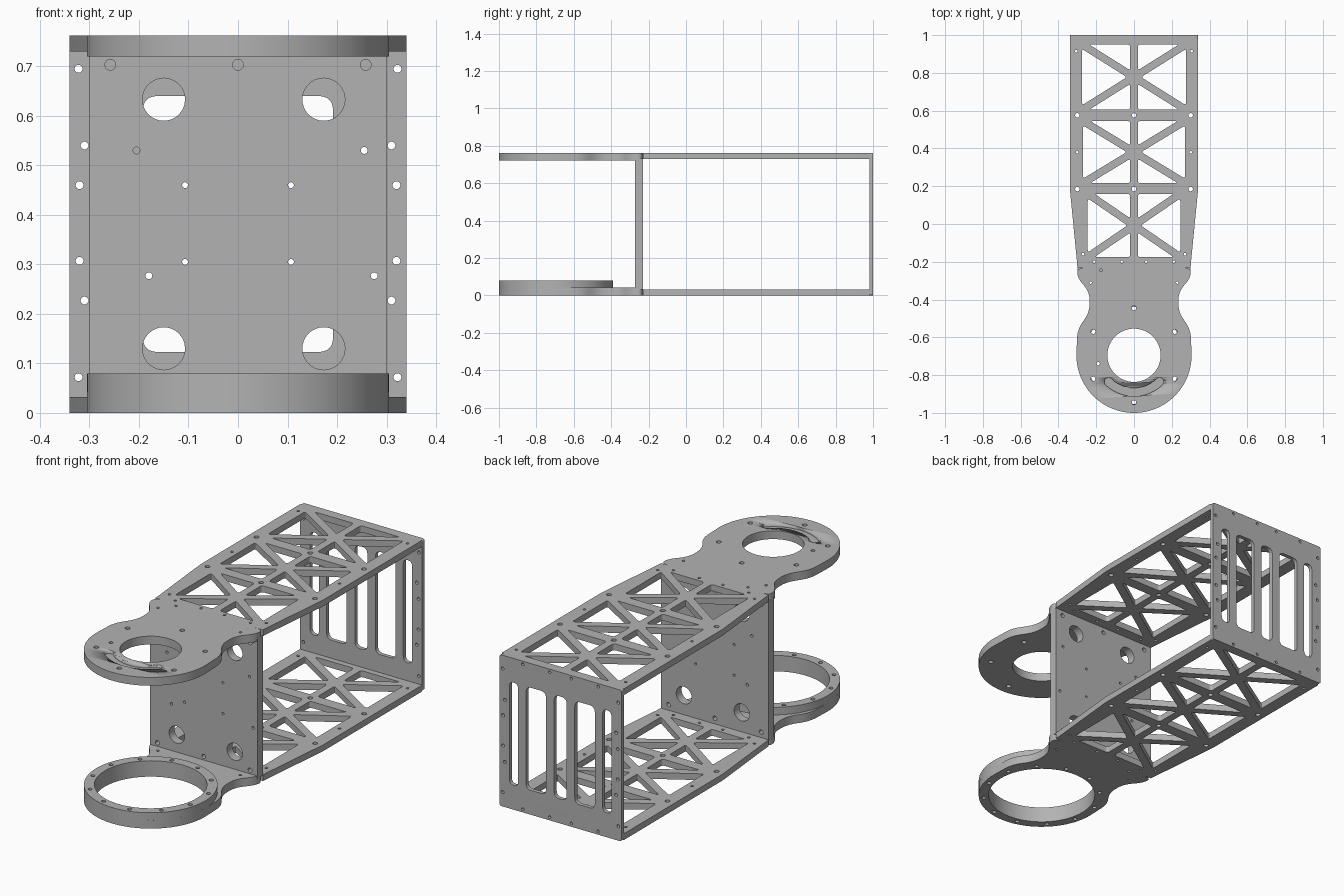
import bpy, bmesh
from math import sin, cos, pi, radians
from mathutils import Vector, Matrix

if "Cube" in bpy.data.objects:
    bpy.data.objects.remove(bpy.data.objects["Cube"])

metal = bpy.data.materials.new("brushed_grey_metal")
metal.use_nodes = True
GREY = (0.45, 0.45, 0.45, 1)
metal.diffuse_color = GREY
metal.node_tree.nodes["Principled BSDF"].inputs["Base Color"].default_value = GREY

HEIGHT, CY, RIM = 0.762, -0.695, 0.305   # frame height, joint centre, joint radius
SPLIT = -0.23                            # where head plates meet truss plates


def arc(cx, cy, r, a0=0, a1=360, n=48):
    return [(cx + r * cos(radians(a0 + (a1 - a0) * i / n)),
             cy + r * sin(radians(a0 + (a1 - a0) * i / n))) for i in range(n + 1)]


def circle(cx, cy, r):
    return arc(cx, cy, r, n=72 if r > 0.1 else 32 if r > 0.03 else 14)[:-1]


def pair(x, y, r):
    return [circle(x, y, r), circle(-x, y, r)]


def box(x0, y0, x1, y1):
    return [(x0, y0), (x1, y0), (x1, y1), (x0, y1)]


def rounded(pts, r, n=6):
    """Round every sharp corner of a closed outline."""
    out = []
    for i, p in enumerate(pts):
        p = Vector(p)
        a, b = Vector(pts[i - 1]) - p, Vector(pts[(i + 1) % len(pts)]) - p
        if (-a).angle(b) < 0.3:
            out.append(tuple(p))
            continue
        s = p + a.normalized() * min(r, 0.45 * a.length)
        e = p + b.normalized() * min(r, 0.45 * b.length)
        for k in range(n + 1):
            t = k / n
            out.append(tuple(s * (1 - t) ** 2 + p * (2 * t * (1 - t)) + e * t * t))
    return out


def inset(tri, gaps):
    """Move each edge of a triangle inward by its own gap."""
    mid = sum((Vector(p) for p in tri), Vector((0, 0))) / 3
    lines = []
    for i in range(3):
        p, q = Vector(tri[i]), Vector(tri[(i + 1) % 3])
        nrm = Vector((p.y - q.y, q.x - p.x)).normalized()
        if nrm.dot(mid - p) < 0:
            nrm = -nrm
        lines.append((nrm, nrm.dot(p) + gaps[i]))
    out = []
    for i in range(3):
        (n0, d0), (n1, d1) = lines[i - 1], lines[i]
        out.append(tuple(Matrix((n0, n1)).inverted() @ Vector((d0, d1))))
    return out


def plate(name, outlines, lo, hi, upright=False):
    """Flat plate with holes, spanning lo..hi along z, or along y if upright."""
    cu = bpy.data.curves.new(name, 'CURVE')
    cu.dimensions, cu.fill_mode, cu.extrude = '2D', 'BOTH', (hi - lo) / 2
    for pts in outlines:
        sp = cu.splines.new('POLY')
        sp.points.add(len(pts) - 1)
        for q, p in zip(sp.points, pts):
            q.co = (p[0], p[1], 0, 1)
        sp.use_cyclic_u = True
    ob = bpy.data.objects.new(name, cu)
    bpy.context.collection.objects.link(ob)
    bpy.ops.object.select_all(action='DESELECT')
    ob.select_set(True)
    bpy.context.view_layer.objects.active = ob
    bpy.ops.object.convert(target='MESH')
    ob = bpy.context.object
    bm = bmesh.new()
    bm.from_mesh(ob.data)
    bmesh.ops.remove_doubles(bm, verts=bm.verts, dist=0.00005)
    bmesh.ops.recalc_face_normals(bm, faces=bm.faces)
    mid = (lo + hi) / 2
    if upright:
        bm.transform(Matrix.Translation((0, mid, 0)) @ Matrix.Rotation(pi / 2, 4, 'X'))
    else:
        bm.transform(Matrix.Translation((0, 0, mid)))
    bm.to_mesh(ob.data)
    bm.free()
    ob.data.materials.clear()
    ob.data.materials.append(metal)
    bpy.ops.object.shade_smooth_by_angle(angle=radians(30))
    return ob


# Truss plates, top and bottom: three braced bays
half = [(0.30, SPLIT), (0.302, -0.2), (0.34, 0.19), (0.34, 0.98)]
truss = [half + [(-x, y) for x, y in reversed(half)]]
for y0, y1, w in [(-0.175, 0.16, 0.245), (0.217, 0.545, 0.27), (0.605, 0.95, 0.275)]:
    ym = (y0 + y1) / 2
    for s in (-1, 1):
        bay = [inset([(s * w, y0), (s * w, y1), (0, ym)], (0, 0.02, 0.02))]
        for y in (y0, y1):
            bay.append(inset([(s * w, y), (0, y), (0, ym)], (0, 0.02, 0.02)))
        truss += [rounded(t, 0.015) for t in bay]
for y in (0.185, 0.575):
    truss += pair(0.30, y, 0.012) + [circle(0, y, 0.012)]
for x, y in [(0.305, 0.915), (0.30, 0.38), (0.27, -0.16), (0.21, -0.2), (0.065, -0.2)]:
    truss += pair(x, y, 0.007)
plate("bottom_truss_plate", truss, 0, 0.032)
plate("top_truss_plate", truss, HEIGHT - 0.032, HEIGHT)

# Head outline: waisted neck running into a round joint
neck = [(0.30, SPLIT), (0.30, -0.285), (0.235, -0.36), (0.235, -0.465), (0.30, -0.56)]
head = neck + arc(0, CY, RIM, 0, -180) + [(-x, y) for x, y in reversed(neck)]
head = [p for p in rounded(head, 0.045)]
# keep the rear corners square against the truss plates
head = [(0.30, SPLIT)] + head + [(-0.30, SPLIT)]
neck_holes = pair(0.23, -0.31, 0.007) + [circle(-0.175, -0.245, 0.007)]

# Upper head with bore, bolt circle and a curved pocket
bolts = [circle(0.25 * cos(a), CY + 0.25 * sin(a), 0.012)
         for a in (pi / 6 + i * pi / 3 for i in range(6))]
upper = plate("upper_joint_plate",
              [head, circle(0, CY, 0.141), circle(-0.19, -0.74, 0.009)] + bolts + neck_holes,
              HEIGHT - 0.042, HEIGHT)
groove = (arc(0, CY, 0.217, -134, -46, 24) + arc(0.135, CY - 0.14, 0.022, -46, 134, 8)[1:-1]
          + arc(0, CY, 0.173, -46, -134, 24) + arc(-0.135, CY - 0.14, 0.022, 46, 226, 8)[1:-1])
cutter = plate("groove_cutter", [groove], HEIGHT - 0.015, HEIGHT + 0.02)
cutter.hide_render = True
mod = upper.modifiers.new("groove", 'BOOLEAN')
mod.object, mod.operation, mod.solver = cutter, 'DIFFERENCE', 'EXACT'
bpy.ops.object.select_all(action='DESELECT')
bpy.context.view_layer.objects.active = upper
upper.select_set(True)
bpy.ops.object.modifier_apply(modifier=mod.name)
bpy.data.objects.remove(cutter)

# Lower head with a raised bearing ring
ring_holes = [circle(0.281 * cos(a), CY + 0.281 * sin(a), 0.010)
              for a in (pi / 12 + i * pi / 6 for i in range(12))]
bore = [circle(0, CY, 0.257)] + ring_holes
plate("lower_joint_plate", [head] + bore + neck_holes, 0, 0.042)
plate("bearing_ring", [circle(0, CY, RIM)] + bore, 0.042, 0.08)

# Front bulkhead between the heads
bulkhead = [box(-0.30, 0.03, 0.30, HEIGHT - 0.03)]
for z in (0.13, 0.633):
    bulkhead += [circle(-0.15, z, 0.043), circle(0.173, z, 0.043)]
for z in (0.06, 0.703):
    bulkhead += pair(0.258, z, 0.011) + [circle(0, z, 0.011)]
for z in (0.305, 0.46):
    bulkhead += pair(0.107, z, 0.006)
bulkhead += [circle(x, z, 0.007) for x, z in
             [(-0.205, 0.53), (0.255, 0.53), (-0.18, 0.277), (0.275, 0.277)]]
plate("front_bulkhead", bulkhead, -0.273, SPLIT, upright=True)

# Slotted rear plate
rear = [rounded(box(-0.34, 0, 0.34, HEIGHT), 0.012)]
for x0, x1 in [(-0.285, -0.235), (-0.192, -0.08), (-0.035, 0.035), (0.08, 0.192), (0.235, 0.285)]:
    rear.append(rounded(box(x0, 0.123, x1, 0.64), 0.03))
for x, z in [(0.322, 0.072), (0.31, 0.227), (0.32, 0.307), (0.32, 0.46), (0.31, 0.54), (0.322, 0.695)]:
    rear += pair(x, z, 0.008)
for z in (0.016, HEIGHT - 0.016):
    rear += pair(0.21, z, 0.007) + pair(0.06, z, 0.007)
plate("rear_plate", rear, 0.98, 1.0, upright=True)
